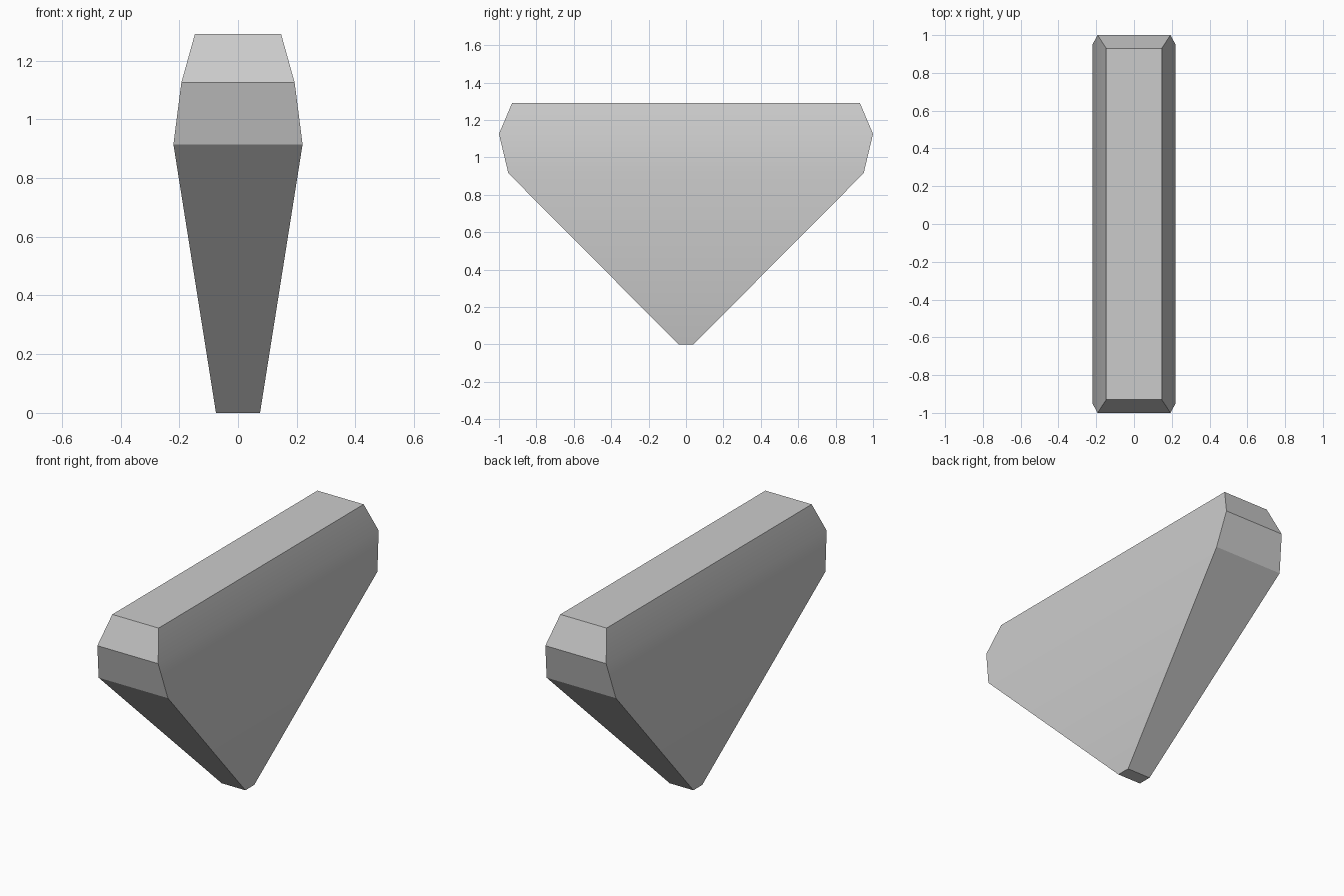
import bpy
import bmesh

cube = bpy.data.objects.get("Cube")
if cube:
    bpy.data.objects.remove(cube, do_unlink=True)

# Plain grey material
grey = bpy.data.materials.new("light_grey")
grey.use_nodes = True
colour = (0.6, 0.6, 0.6, 1)
grey.diffuse_color = colour
grey.node_tree.nodes["Principled BSDF"].inputs["Base Color"].default_value = colour

# Rectangular cross-sections from foot to top: height, half width, half length
sections = [
    (0.0, 0.075, 0.04),
    (0.915, 0.22, 0.95),
    (1.125, 0.193, 1.0),
    (1.29, 0.147, 0.93),
]

# Tapered wedge body lofted through the sections
bm = bmesh.new()
rings = [
    [bm.verts.new((sx * w, sy * l, z)) for sx, sy in ((-1, -1), (1, -1), (1, 1), (-1, 1))]
    for z, w, l in sections
]
for low, high in zip(rings, rings[1:]):
    for i in range(4):
        j = (i + 1) % 4
        bm.faces.new((low[i], low[j], high[j], high[i]))
bm.faces.new(rings[0][::-1])
bm.faces.new(rings[-1])
bmesh.ops.recalc_face_normals(bm, faces=bm.faces)

mesh = bpy.data.meshes.new("wedge_body")
bm.to_mesh(mesh)
bm.free()
mesh.materials.append(grey)
body = bpy.data.objects.new("wedge_body", mesh)
bpy.context.collection.objects.link(body)

# Soft shading across the broad sides, crisp edges elsewhere
bpy.ops.object.select_all(action='DESELECT')
body.select_set(True)
bpy.context.view_layer.objects.active = body
bpy.ops.object.shade_smooth_by_angle(angle=0.44)
